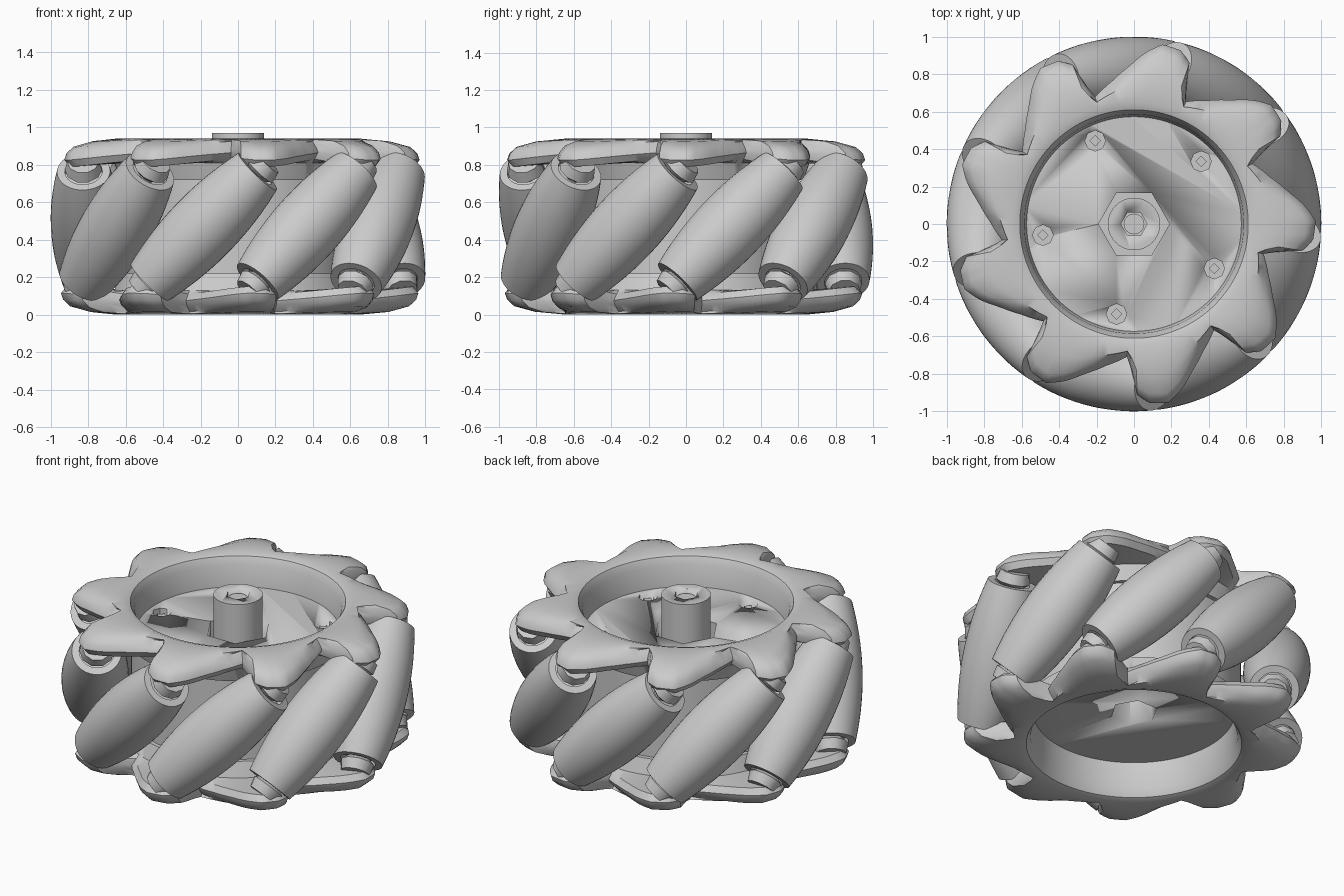
import bpy, bmesh, math
from mathutils import Matrix, Vector

cube = bpy.data.objects.get("Cube")
if cube:
    bpy.data.objects.remove(cube)

COUNT = 9                      # rollers round the wheel
STEP = 2 * math.pi / COUNT
FIRST = math.radians(257)      # direction of the first roller
MID = 0.47                     # mid height of the wheel
AXIS_R = 0.81                  # distance of roller axes from the centre

grey = bpy.data.materials.new("plain_grey")
grey.use_nodes = True
GREY = (0.6, 0.6, 0.6, 1)
grey.diffuse_color = GREY
grey.node_tree.nodes["Principled BSDF"].inputs["Base Color"].default_value = GREY


def make(name, bm, angle=35):
    bmesh.ops.recalc_face_normals(bm, faces=bm.faces)
    mesh = bpy.data.meshes.new(name)
    bm.to_mesh(mesh)
    bm.free()
    mesh.materials.append(grey)
    obj = bpy.data.objects.new(name, mesh)
    bpy.context.collection.objects.link(obj)
    bpy.ops.object.select_all(action='DESELECT')
    obj.select_set(True)
    bpy.context.view_layer.objects.active = obj
    bpy.ops.object.shade_smooth_by_angle(angle=math.radians(angle))
    return obj


def sweep(bm, sections, closed):
    """Bridge neighbouring rings of points; closed joins last to first."""
    rings = [[bm.verts.new(p) for p in s] for s in sections]
    pairs = list(zip(rings, rings[1:])) + ([(rings[-1], rings[0])] if closed else [])
    for a, b in pairs:
        for i in range(len(a)):
            j = (i + 1) % len(a)
            bm.faces.new((a[i], a[j], b[j], b[i]))
    if not closed:
        bm.faces.new(rings[0])
        bm.faces.new(rings[-1])


def lathe(bm, profile, matrix, sides=32):
    """Turn (radius, height) points round the local z axis."""
    turns = [2 * math.pi * i / sides for i in range(sides)]
    sweep(bm, [[matrix @ Vector((r * math.cos(t), r * math.sin(t), z)) for t in turns]
               for r, z in profile], False)


def rod(bm, r, z0, z1, sides=32, matrix=Matrix(), x=0, y=0):
    lathe(bm, [(r, z0), (r, z1)], matrix @ Matrix.Translation((x, y, 0)), sides)


def cut(obj, cutter):
    mod = obj.modifiers.new("cut", 'BOOLEAN')
    mod.operation = 'DIFFERENCE'
    mod.solver = 'EXACT'
    mod.object = cutter
    bpy.context.view_layer.objects.active = obj
    bpy.ops.object.modifier_apply(modifier=mod.name)
    bpy.data.objects.remove(cutter)


# Barrel profile whose tilted sweep stays inside the wheel's circle
barrel = []
for i in range(-10, 11):
    s = 0.385 * i / 10
    t = s * math.sqrt(0.5)
    reach = math.hypot(AXIS_R, t)
    lean = t / reach * math.sqrt(0.5)
    gap = 1 - reach
    barrel.append((gap * math.sqrt(1 - lean * lean), s + gap * lean))
end = barrel[-1][1]
barrel = ([(0.1, 0.04 - end), (0.1, -end)] + barrel + [(0.1, end), (0.1, end - 0.04)])

# Rollers, with axles and end bosses
for k in range(COUNT):
    a = FIRST + k * STEP
    out = Vector((math.cos(a), math.sin(a), 0))
    axis = Vector((-out.y, out.x, 1)).normalized()
    m = Matrix((out, axis.cross(out), axis)).transposed().to_4x4()
    m.translation = out * AXIS_R + Vector((0, 0, MID))
    bm = bmesh.new()
    lathe(bm, barrel, m, 40)
    make(f"roller_{k + 1}", bm)
    bm = bmesh.new()
    rod(bm, 0.045, -0.48, 0.48, 12, m)
    for side in (-1, 1):
        lathe(bm, [(0.065, side * 0.4), (0.1, side * 0.43), (0.085, side * 0.49)], m, 10)
    make(f"axle_{k + 1}", bm)

# Outer edge of one lobe: degrees from its tip, radius
LOBE = [(-10, .71), (-8, .78), (-6, .91), (-2, .96), (4, .97),
        (9, .92), (15, .84), (22, .77), (30, .71)]


def edge_radius(deg):
    d = (deg + 10) % 40 - 10
    for (d0, r0), (d1, r1) in zip(LOBE, LOBE[1:]):
        if d <= d1:
            f = (d - d0) / (d1 - d0)
            return r0 + (r1 - r0) * f


# Lobed side plates, the lower one being the upper one turned over
for name, flip in (("upper_plate", 1), ("lower_plate", -1)):
    sections = []
    for i in range(180):
        deg = i * 2
        ro = edge_radius(deg)
        a = FIRST + flip * (STEP / 2 + math.radians(deg))
        lobe = (ro - 0.71) / 0.26
        shape = [(.57, .72), (.585, .88), (.61, .925), (.65, .94),
                 ((.65 + ro) / 2, .935 - .01 * lobe), (ro - .05, .925 - .03 * lobe),
                 (ro - .012, .89 - .03 * lobe), (ro, .865 - .04 * lobe),
                 (ro - .03, .83 - .04 * lobe), (.66, .81), (.63, .72)]
        sections.append([(r * math.cos(a), r * math.sin(a), MID + flip * (z - MID))
                         for r, z in shape])
    bm = bmesh.new()
    sweep(bm, sections, True)
    make(name, bm, 40)

# Central drum with bolt holes and hexagonal pockets
bm = bmesh.new()
rod(bm, 0.605, 0.22, 0.75, 72)
drum = make("drum", bm)
bolts = [(0.49 * math.cos(t), 0.49 * math.sin(t))
         for t in (math.radians(43 + 72 * k) for k in range(5))]
bm = bmesh.new()
rod(bm, 0.19, 0.62, 0.8, 6)
rod(bm, 0.135, 0.1, 0.5, 6)
rod(bm, 0.055, 0.45, 0.7, 16)
for x, y in bolts:
    rod(bm, 0.055, 0.65, 0.8, 8, x=x, y=y)
cut(drum, make("drum_cutter", bm))

# Shaft post with its bore
bm = bmesh.new()
rod(bm, 0.14, 0.6, 0.97, 40)
post = make("shaft_post", bm)
bm = bmesh.new()
rod(bm, 0.07, 0.9, 1.0, 6)
rod(bm, 0.055, 0.5, 0.95, 16)
cut(post, make("post_cutter", bm))

# Square bolt ends in the holes
bm = bmesh.new()
for x, y in bolts:
    rod(bm, 0.03, 0.64, 0.73, 4, x=x, y=y)
make("bolts", bm)
